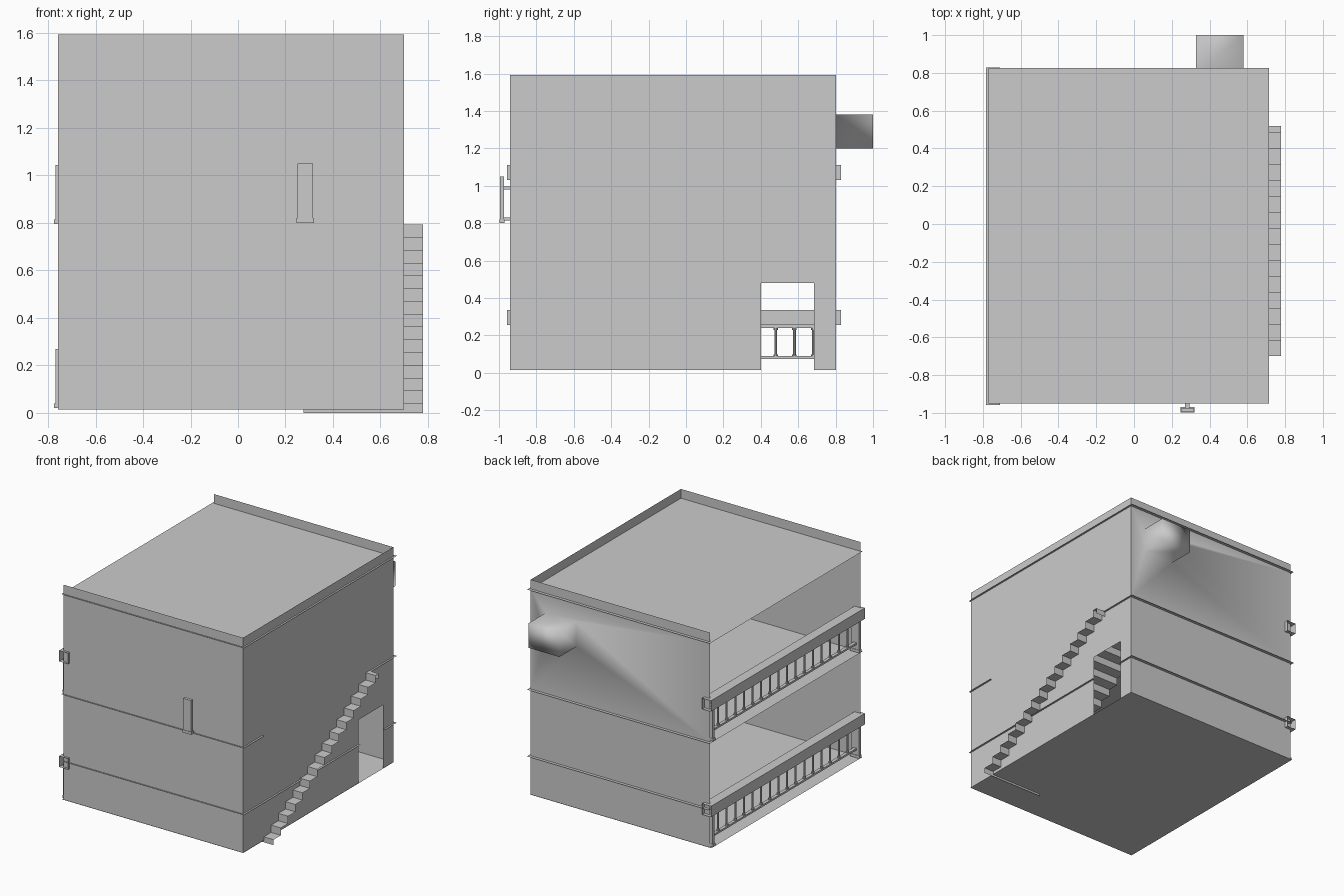
import bpy, bmesh
from mathutils import Matrix, Vector

if "Cube" in bpy.data.objects:
    bpy.data.objects.remove(bpy.data.objects["Cube"])

X0, X1, Y0, Y1 = -0.758, 0.70, -0.941, 0.802      # wall planes
BASE, MID, ROOF, TOP = 0.015, 0.79, 1.525, 1.593  # levels


def finish(name, bm, smooth=False):
    bmesh.ops.remove_doubles(bm, verts=bm.verts, dist=1e-5)
    me = bpy.data.meshes.new(name)
    bm.to_mesh(me)
    bm.free()
    for p in me.polygons:
        p.use_smooth = smooth
    ob = bpy.data.objects.new(name, me)
    bpy.context.collection.objects.link(ob)
    return ob


def rect(bm, axis, c, a0, a1, b0, b1):
    """Flat rectangle at axis = c, spanning the other two axes in order."""
    vs = []
    for a, b in ((a0, b0), (a1, b0), (a1, b1), (a0, b1)):
        co = [a, b]
        co.insert(axis, c)
        vs.append(bm.verts.new(co))
    return bm.faces.new(vs)


def sheet(name, axis, c, *areas):
    bm = bmesh.new()
    for r in areas:
        rect(bm, axis, c, *r)
    return finish(name, bm)


def box(bm, x0, x1, y0, y1, z0, z1, open_ends=False):
    m = Matrix.Translation(((x0 + x1) / 2, (y0 + y1) / 2, (z0 + z1) / 2)) @ \
        Matrix.Diagonal((x1 - x0, y1 - y0, z1 - z0, 1))
    vs = bmesh.ops.create_cube(bm, size=1, matrix=m)['verts']
    if open_ends:
        ends = [f for f in {f for v in vs for f in v.link_faces} if abs(f.normal.y) > 0.9]
        bmesh.ops.delete(bm, geom=ends, context='FACES_ONLY')


def cyl(bm, x, y, z0, z1, r):
    bmesh.ops.create_cone(bm, cap_ends=True, segments=10, radius1=r, radius2=r, depth=z1 - z0,
                          matrix=Matrix.Translation((x, y, (z0 + z1) / 2)))


# Outer walls (left side stays open)
D0, D1, DZ = 0.40, 0.685, 0.48
sheet("front_wall", 1, Y0, (X0, X1, BASE, TOP))
sheet("right_wall", 0, X1, (Y0, D0, BASE, TOP), (D0, D1, DZ, TOP), (D1, Y1, BASE, TOP))
sheet("back_wall_lower", 1, Y1, (X0, X1, BASE, MID))
sheet("back_parapet", 1, Y1, (X0, X1, ROOF, TOP))

# Upper back wall with the projecting box pulled out of it, smooth shaded
bm = bmesh.new()
o = [Vector(p) for p in ((X0, Y1, MID), (X1, Y1, MID), (X1, Y1, ROOF), (X0, Y1, ROOF))]
i = [Vector(p) for p in ((0.328, Y1, 1.20), (0.58, Y1, 1.20), (0.58, Y1, 1.38), (0.328, Y1, 1.38))]
e = [p + Vector((0, 1.0 - Y1, 0)) for p in i]
rings = [[bm.verts.new(p) for p in ring] for ring in (o, i, e)]
for r, s in zip(rings, rings[1:]):
    for k in range(4):
        n = (k + 1) % 4
        bm.faces.new((r[n], r[k], s[k], s[n]))
bm.faces.new(rings[2][::-1])
bmesh.ops.recalc_face_normals(bm, faces=bm.faces)
finish("back_wall_upper", bm, smooth=True)

# Floors and roof, slightly overhanging the walls
OX0, OX1, OY0, OY1 = -0.77, 0.714, -0.951, 0.825
SX, SY0, SY1 = 0.275, -0.715, 0.52                # stairwell
sheet("ground_floor", 2, BASE, (OX0, X1 + 0.003, Y0 - 0.003, Y1 + 0.003))
sheet("upper_floor", 2, MID, (OX0, SX, OY0, OY1), (SX, OX1, OY0, SY0), (SX, OX1, SY1, OY1))
sheet("roof", 2, ROOF, (OX0, OX1, OY0, OY1))

# Narrow ledge around the lower storey, interrupted by the doorway
sheet("lower_ledge", 2, 0.30, (X0, OX1, OY0, Y0), (X0, OX1, Y1, OY1),
      (X1, OX1, Y0, D0), (X1, OX1, D1, Y1))

# Staircase: folded ribbon of treads and risers
bm = bmesh.new()
run, rise, W0, W1 = 0.0845, 0.0538, 0.275, 0.779
prof = [(-0.70, 0.0)]
for s in range(15):
    y, z = -0.70 + run * s, 0.04 + rise * s
    prof += [(y, z), (min(y + run, 0.52), z)]
prof.append((0.52, 0.752))
pairs = [(bm.verts.new((W0, y, z)), bm.verts.new((W1, y, z))) for y, z in prof]
for a, b in zip(pairs, pairs[1:]):
    bm.faces.new((a[0], a[1], b[1], b[0]))
finish("staircase", bm)


def railing(name, x, y0, y1, z, handrail):
    """Railing along y standing on floor height z, with flat end posts."""
    bm = bmesh.new()
    for y in (y0, y1 - 0.022):                    # end posts with feet
        box(bm, x - 0.032, x + 0.032, y, y + 0.022, z, z + 0.25)
        box(bm, x - 0.037, x + 0.037, y - 0.003, y + 0.025, z, z + 0.02)
    low = 0.055 if handrail else 0.015
    top = 0.235 if handrail else 0.195
    box(bm, x - 0.012, x + 0.012, y0, y1, z + low, z + low + 0.014)
    box(bm, x - 0.012, x + 0.012, y0, y1, z + top - 0.016, z + top)
    n = int((y1 - y0 - 0.05) / 0.1)
    mid = (y0 + y1) / 2
    for k in range(n):                            # balusters with collars
        y = mid + (k - (n - 1) / 2) * 0.1
        cyl(bm, x, y, z + low, z + top, 0.007)
        cyl(bm, x, y, z + low + 0.014, z + low + 0.024, 0.012)
        cyl(bm, x, y, z + top - 0.026, z + top - 0.016, 0.012)
    if handrail:                                  # broad hollow handrail
        box(bm, x - 0.046, x + 0.027, -0.958, 0.828, z + 0.235, z + 0.315, open_ends=True)
    me = finish(name, bm)
    return me


railing("lower_balcony_railing", -0.737, -0.93, 0.79, BASE + 0.005, True)
railing("upper_balcony_railing", -0.737, -0.93, 0.79, MID + 0.005, True)
railing("stairwell_railing", 0.283, -0.995, 0.52, MID + 0.01, False)
